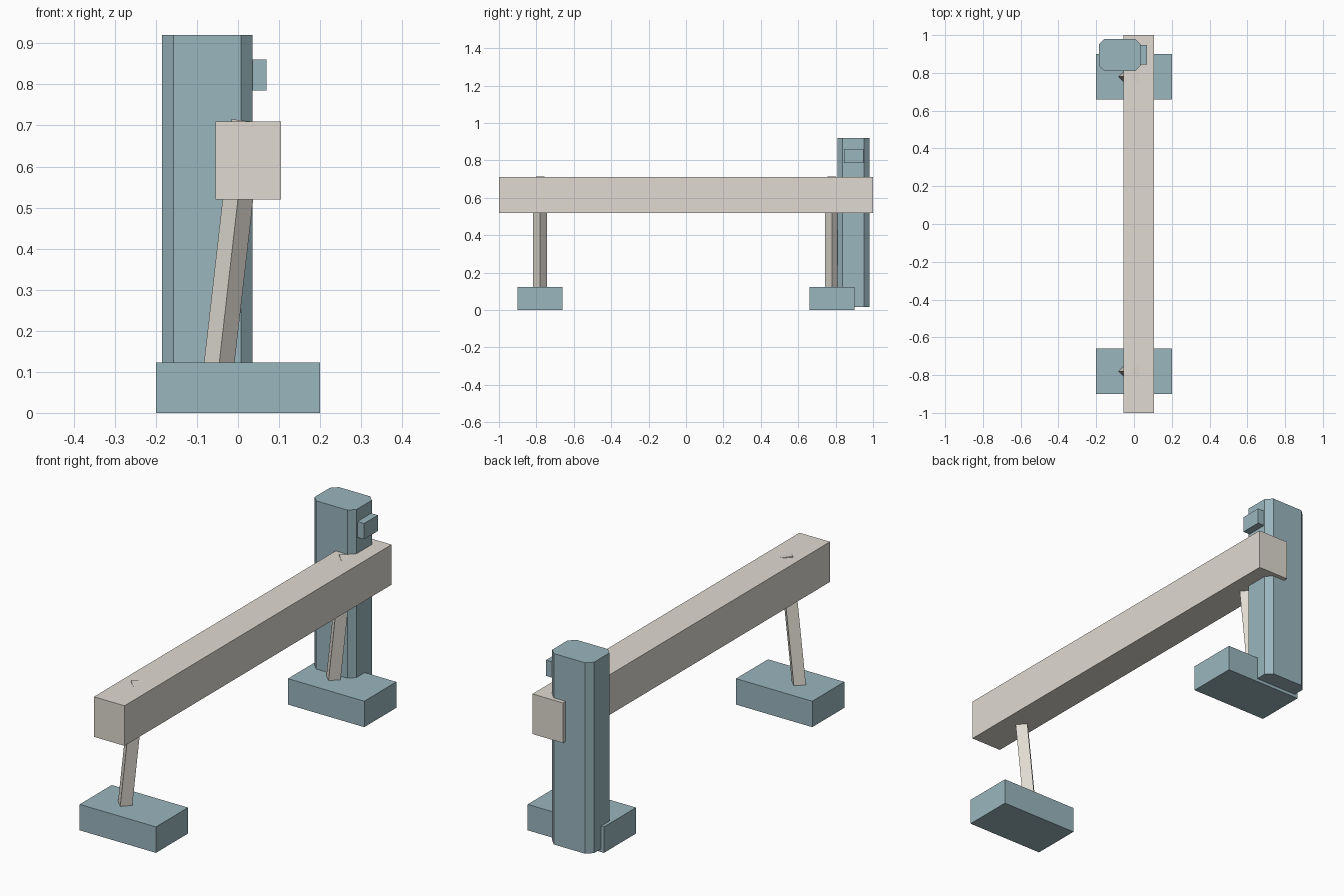
import bpy
import bmesh
from mathutils import Vector

cube = bpy.data.objects.get("Cube")
if cube:
    bpy.data.objects.remove(cube, do_unlink=True)


def make_material(name, rgb):
    mat = bpy.data.materials.new(name)
    mat.use_nodes = True
    mat.diffuse_color = (*rgb, 1)
    mat.node_tree.nodes["Principled BSDF"].inputs["Base Color"].default_value = (*rgb, 1)
    return mat


teal = make_material("dusty teal", (0.323, 0.468, 0.515))
stone = make_material("warm pale grey", (0.745, 0.708, 0.645))


def finish(bm, name, mat):
    bmesh.ops.recalc_face_normals(bm, faces=bm.faces)
    mesh = bpy.data.meshes.new(name)
    bm.to_mesh(mesh)
    bm.free()
    mesh.materials.append(mat)
    obj = bpy.data.objects.new(name, mesh)
    bpy.context.collection.objects.link(obj)
    return obj


def box(name, low, high, mat, chamfer=0):
    """Box between two corners, with optional chamfered upright edges."""
    low, high = Vector(low), Vector(high)
    bm = bmesh.new()
    bmesh.ops.create_cube(bm, size=1)
    bmesh.ops.scale(bm, vec=high - low, verts=bm.verts)
    bmesh.ops.translate(bm, vec=(low + high) / 2, verts=bm.verts)
    if chamfer:
        upright = [e for e in bm.edges
                   if abs(e.verts[0].co.z - e.verts[1].co.z) > 0.01]
        bmesh.ops.bevel(bm, geom=upright, offset=chamfer, segments=1,
                        affect='EDGES')
    return finish(bm, name, mat)


def leg(name, bottom, top, radius, mat):
    """Four-sided bar set cornerwise, leaning from bottom to top."""
    bottom, top = Vector(bottom), Vector(top)
    axis = top - bottom
    bm = bmesh.new()
    bmesh.ops.create_cone(bm, cap_ends=True, segments=4, radius1=radius,
                          radius2=radius, depth=axis.length)
    # Put the corners on the x and y axes before leaning the bar
    for v in bm.verts:
        x, y = v.co.x, v.co.y
        if abs(abs(x) - abs(y)) < 0.001:
            v.co.x, v.co.y = (x - y) * 0.7071, (x + y) * 0.7071
    lean = Vector((0, 0, 1)).rotation_difference(axis)
    bmesh.ops.rotate(bm, matrix=lean.to_matrix(), verts=bm.verts)
    bmesh.ops.translate(bm, vec=(bottom + top) / 2, verts=bm.verts)
    return finish(bm, name, mat)


# Long horizontal beam
box("beam", (-0.055, -1, 0.52), (0.105, 1, 0.71), stone)

# Foot block and leaning leg at each end
for end, side in (("front", -1), ("back", 1)):
    y = 0.78 * side
    box(end + "_foot", (-0.2, y - 0.12, 0), (0.2, y + 0.12, 0.123), teal)
    leg(end + "_leg", (-0.047, y, 0.11), (0.0215, y, 0.711), 0.037, stone)

# Chamfered column at the back, with a small block on its side
box("column", (-0.185, 0.81, 0.015), (0.035, 0.98, 0.92), teal, chamfer=0.028)
box("column_block", (0.03, 0.845, 0.785), (0.07, 0.948, 0.86), teal)
